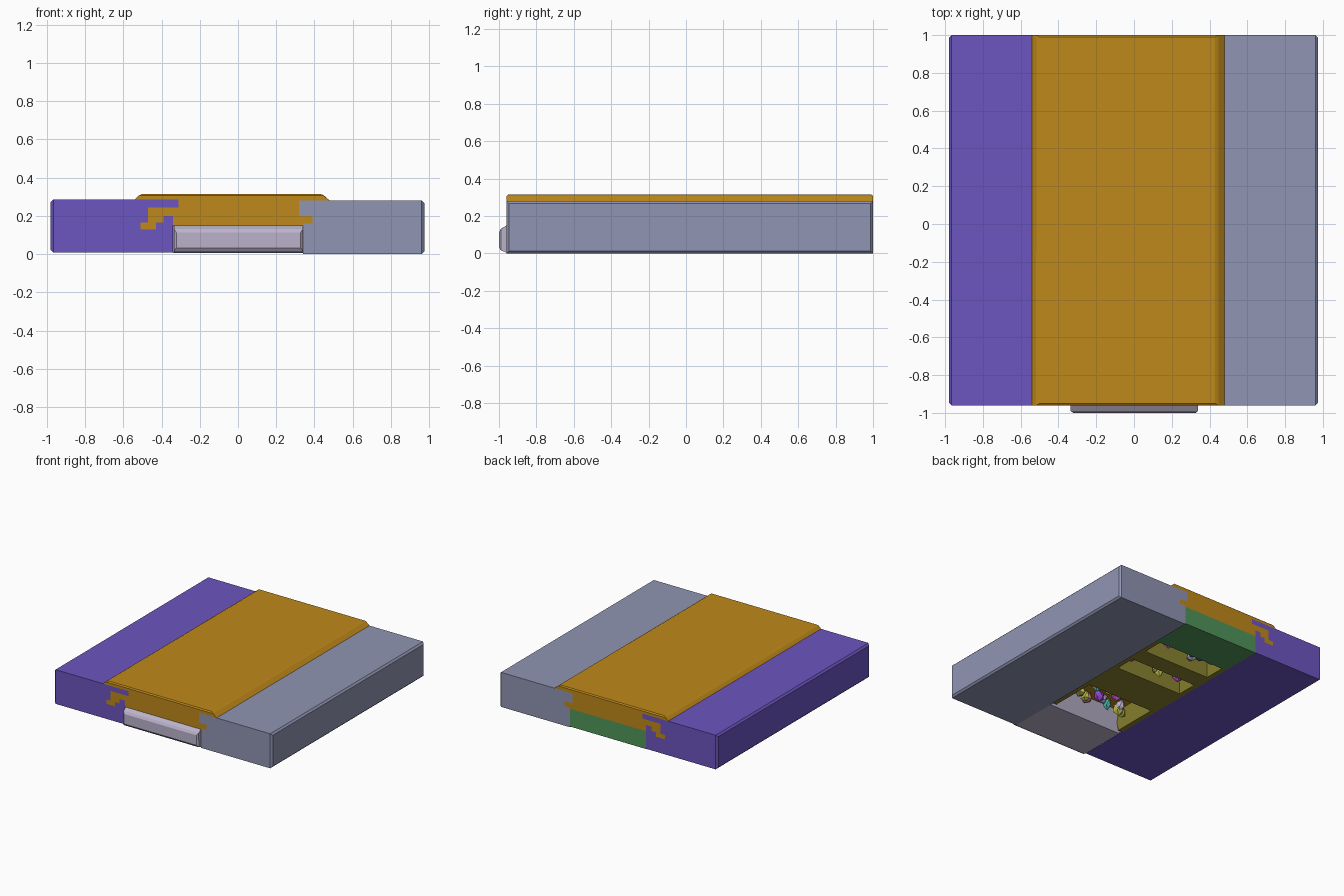
import bpy, bmesh, random
from mathutils import Vector

if "Cube" in bpy.data.objects:
    bpy.data.objects.remove(bpy.data.objects["Cube"])

random.seed(4)
mats = {}


def paint(obj, name, rgb):
    if name not in mats:
        mats[name] = bpy.data.materials.new(name)
        mats[name].diffuse_color = (*rgb, 1)
    obj.data.materials.append(mats[name])


def finish(bm, name, colour=None):
    bmesh.ops.recalc_face_normals(bm, faces=bm.faces)
    mesh = bpy.data.meshes.new(name)
    bm.to_mesh(mesh)
    bm.free()
    obj = bpy.data.objects.new(name, mesh)
    bpy.context.collection.objects.link(obj)
    if colour:
        paint(obj, *colour)
    return obj


def extrude(name, pts, along, lo, hi, colour=None, soft=None, width=0.014):
    """Extrude an x/z profile along y, or a y/z profile along x; chamfer edges chosen by soft."""
    bm = bmesh.new()
    place = (lambda a, b: (a, lo, b)) if along == 'y' else (lambda a, b: (lo, a, b))
    face = bm.faces.new([bm.verts.new(place(*p)) for p in pts])
    ext = bmesh.ops.extrude_face_region(bm, geom=[face])
    shift = Vector((0, hi - lo, 0)) if along == 'y' else Vector((hi - lo, 0, 0))
    bmesh.ops.translate(bm, vec=shift, verts=[g for g in ext['geom'] if isinstance(g, bmesh.types.BMVert)])
    bmesh.ops.recalc_face_normals(bm, faces=bm.faces)
    if soft:
        edges = [e for e in bm.edges if all(soft(v.co) for v in e.verts)]
        bmesh.ops.bevel(bm, geom=edges, offset=width, segments=1, affect='EDGES')
    return finish(bm, name, colour)


ORANGE = ("orange", (0.52, 0.25, 0.01))
PURPLE = ("purple", (0.15, 0.09, 0.53))
SLATE = ("slate", (0.28, 0.30, 0.45))
LILAC = ("lilac", (0.50, 0.45, 0.60))
GREEN = ("green", (0.08, 0.30, 0.10))
OLIVE = ("olive", (0.26, 0.23, 0.03))
Y0, Y1 = -0.96, 1.0

# Stepped interlocks between the top slab and the side blocks
left_joint = [(-.34, .15), (-.34, .20), (-.39, .20), (-.39, .165), (-.43, .165), (-.43, .13),
              (-.51, .13), (-.51, .165), (-.47, .165), (-.47, .245), (-.31, .245),
              (-.31, .285), (-.54, .285)]
right_joint = [(.48, .28), (.32, .28), (.32, .20), (.39, .20), (.39, .16), (.34, .16), (.34, .15)]

# Raised top slab and the two side blocks
extrude("top_slab", [(-.51, .315), (.44, .315)] + right_joint + left_joint, 'y', Y0, Y1,
        ORANGE, lambda c: c.z > .31, .01)
extrude("left_block", left_joint + [(-.98, .285), (-.98, .008), (-.34, .008)], 'y', Y0, Y1,
        PURPLE, lambda c: c.x < -.97)
extrude("right_block", right_joint + [(.34, 0), (.975, 0), (.975, .28)], 'y', Y0, Y1,
        SLATE, lambda c: c.x > .97)

# Front lip, projecting past the slab with sloped upper and lower edges
extrude("front_lip", [(-.57, .005), (-.96, .005), (-1, .02), (-1, .125), (-.96, .15), (-.50, .15)],
        'x', -.335, .34, LILAC, lambda c: c.y < -.99, .012)

# Cross bars closing the underside channel, with tapered pocket walls between them
bars = [("middle_bar", -.16, .17, OLIVE), ("rear_bar", .34, .49, OLIVE),
        ("back_panel", .66, Y1, GREEN)]
for name, a, b, colour in bars:
    end = b if b == Y1 else b + .03
    extrude(name, [(a, .006), (b, .006), (end, .15), (a - .03, .15)], 'x', -.34, .34, colour)

# Narrow ledges at both sides of the pockets
for a, b in [(-.54, -.16), (.17, .34), (.49, .66)]:
    for s in (-1, 1):
        extrude("pocket_ledge", [(s * .34, .006), (s * .30, .006), (s * .27, .15), (s * .34, .15)],
                'y', a, b, OLIVE)

# Faceted lumps lying in the pockets
tints = [("teal", (.08, .5, .45)), ("magenta", (.55, .08, .6)), ("yellow", (.5, .5, .06)),
         ("violet", (.3, .06, .7)), ("rose", (.5, .2, .2)), LILAC]
for a, b, count in [(-.46, -.20, 16), (.20, .32, 9), (.53, .63, 8)]:
    for i in range(count):
        c = Vector((-.25 + .5 * (i + random.random()) / count, random.uniform(a, b), random.uniform(.08, .115)))
        size = Vector((random.uniform(.03, .05), random.uniform(.03, .05), .05))
        bm = bmesh.new()
        bmesh.ops.create_icosphere(bm, subdivisions=1, radius=1)
        for v in bm.verts:
            k = random.uniform(.8, 1.15)
            v.co = Vector((c[j] + v.co[j] * size[j] * k for j in range(3)))
        finish(bm, "pocket_lump", random.choice(tints))

for m in bpy.data.materials:
    if m.users and not m.is_grease_pencil:
        m.use_nodes = True
        m.node_tree.nodes["Principled BSDF"].inputs["Base Color"].default_value = m.diffuse_color
